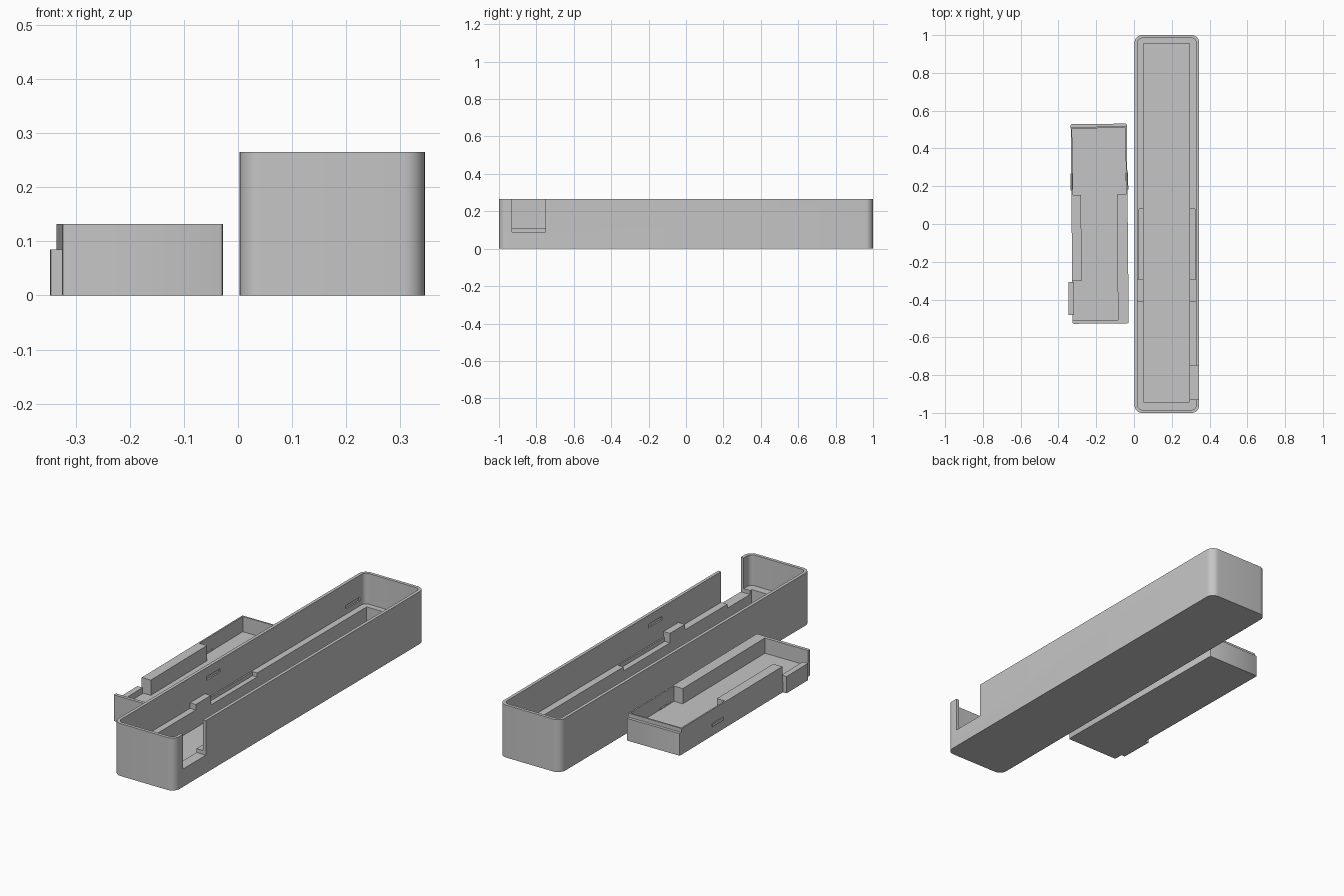
import bpy, bmesh, math

if "Cube" in bpy.data.objects:
    bpy.data.objects.remove(bpy.data.objects["Cube"])

grey = bpy.data.materials.new("plain grey")
grey.diffuse_color = (0.56, 0.56, 0.56, 1)
grey.use_nodes = True
grey.node_tree.nodes["Principled BSDF"].inputs["Base Color"].default_value = grey.diffuse_color


def prism(name, x, y, z, radius=0.0, steps=8):
    """Upright block between the given limits, with optional rounded vertical corners."""
    pts = []
    if radius:
        corners = [(x[1], y[1], 1, 1), (x[0], y[1], -1, 1), (x[0], y[0], -1, -1), (x[1], y[0], 1, -1)]
        for i, (cx, cy, sx, sy) in enumerate(corners):
            for k in range(steps + 1):
                a = math.pi / 2 * (i + k / steps)
                pts.append((cx - sx * radius + radius * math.cos(a),
                            cy - sy * radius + radius * math.sin(a)))
    else:
        pts = [(x[0], y[0]), (x[1], y[0]), (x[1], y[1]), (x[0], y[1])]
    bm = bmesh.new()
    base = bm.faces.new([bm.verts.new((px, py, z[0])) for px, py in pts])
    top = bmesh.ops.extrude_face_region(bm, geom=[base])["geom"]
    for v in top:
        if isinstance(v, bmesh.types.BMVert):
            v.co.z = z[1]
    bmesh.ops.recalc_face_normals(bm, faces=bm.faces[:])
    mesh = bpy.data.meshes.new(name)
    bm.to_mesh(mesh)
    bm.free()
    ob = bpy.data.objects.new(name, mesh)
    mesh.materials.append(grey)
    bpy.context.collection.objects.link(ob)
    return ob


def combine(ob, operation, *args, **kw):
    """Cut from or join to the object, then remove the helper block."""
    tool = prism("helper", *args, **kw)
    tool.hide_render = True
    mod = ob.modifiers.new("combine", "BOOLEAN")
    mod.operation, mod.solver, mod.object = operation, "EXACT", tool
    bpy.context.view_layer.objects.active = ob
    bpy.ops.object.modifier_apply(modifier=mod.name)
    bpy.data.objects.remove(tool, do_unlink=True)


def smooth(ob):
    bpy.ops.object.select_all(action="DESELECT")
    ob.select_set(True)
    bpy.context.view_layer.objects.active = ob
    bpy.ops.object.shade_smooth_by_angle(angle=math.radians(30))


# Long open case with a ledge around a deeper pocket
case = prism("case", (0.003, 0.345), (-1, 1), (0, 0.265), radius=0.04)
combine(case, "DIFFERENCE", (0.019, 0.329), (-0.984, 0.984), (0.11, 0.3), radius=0.025)
combine(case, "DIFFERENCE", (0.051, 0.293), (-0.943, 0.955), (0.02, 0.2))
# Shallow wider recess in the ledges
combine(case, "DIFFERENCE", (0.026, 0.322), (-0.29, 0.08), (0.09, 0.15))
# Side opening through wall and ledge
combine(case, "DIFFERENCE", (0.28, 0.4), (-0.93, -0.75), (0.09, 0.3))
# Raised stops on both ledges
for x in ((0.012, 0.051), (0.293, 0.336)):
    combine(case, "UNION", x, (-0.41, -0.29), (0.07, 0.138))
# Snap slots inside both long walls
for y, z in ((-0.225, 0.21), (0.89, 0.145)):
    for x in ((0.012, 0.025), (0.32, 0.336)):
        combine(case, "DIFFERENCE", x, (y - 0.055, y + 0.055), (z - 0.009, z + 0.009))
smooth(case)

# Shorter lid lying upside down beside the case
lid = prism("lid", (-0.1485, 0.1485), (-0.527, 0.53), (0, 0.132), radius=0.006, steps=2)
combine(lid, "DIFFERENCE", (-0.141, 0.141), (0.155, 0.507), (0.055, 0.2))
combine(lid, "DIFFERENCE", (-0.098, 0.092), (-0.51, 0.2), (0.055, 0.2))
combine(lid, "DIFFERENCE", (-0.2, -0.09), (-0.51, -0.30), (0.055, 0.2))
# Stepped lip on the back end
combine(lid, "DIFFERENCE", (-0.2, 0.2), (0.515, 0.6), (0.112, 0.2))
# Tab that fills the top of the case's side opening
combine(lid, "UNION", (-0.169, -0.14), (-0.48, -0.305), (0, 0.085))
# Snap ridges on both sides
for side in (-1, 1):
    x = sorted((side * 0.14, side * 0.153))
    combine(lid, "UNION", x, (0.18, 0.27), (0.047, 0.063))
lid.location.x = -0.1815
lid.rotation_euler.z = math.radians(0.55)
smooth(lid)
